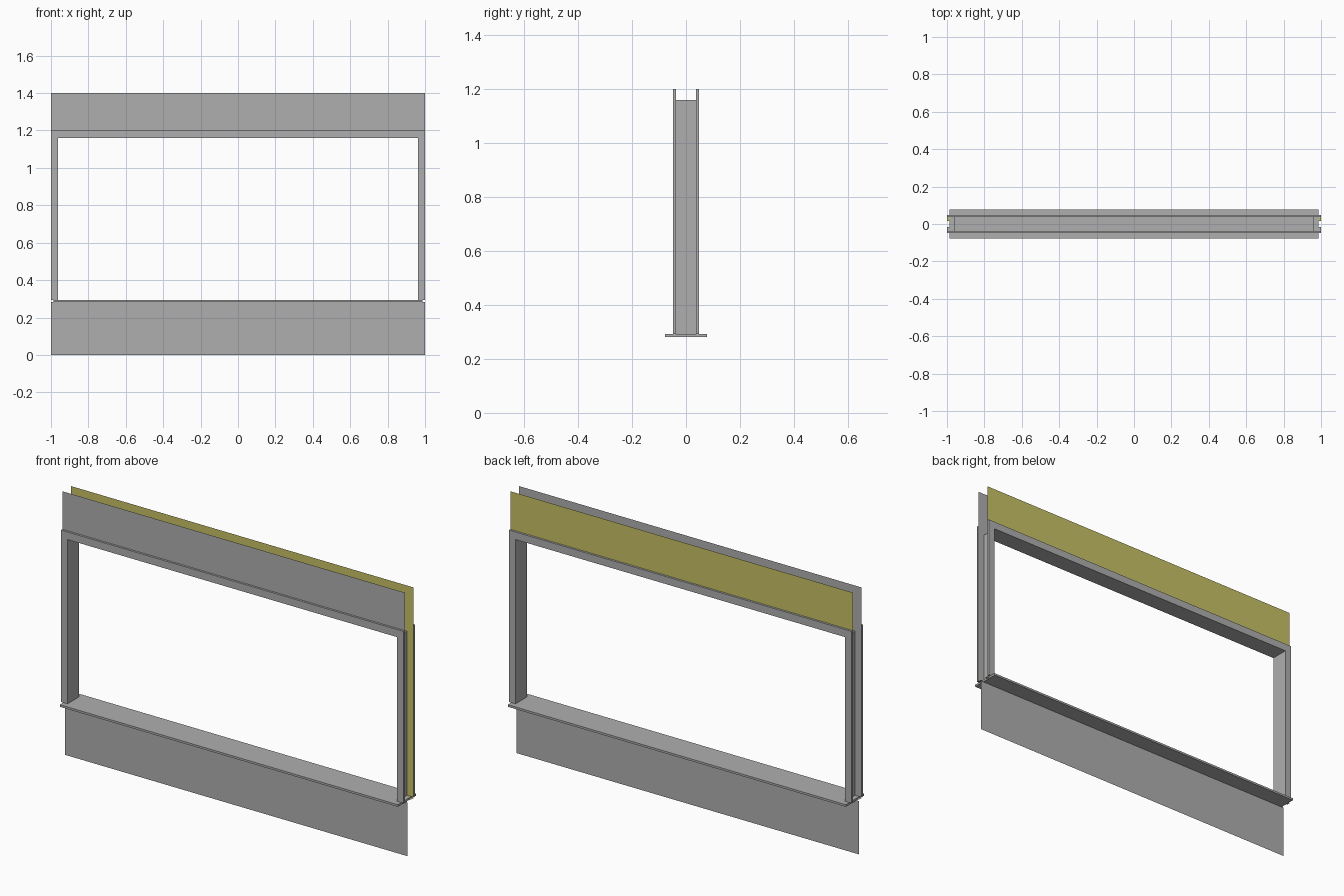
import bpy, bmesh
from mathutils import Vector

old = bpy.data.objects.get("Cube")
if old:
    bpy.data.objects.remove(old, do_unlink=True)


def material(name, color):
    m = bpy.data.materials.new(name)
    m.use_nodes = True
    m.diffuse_color = color
    m.node_tree.nodes["Principled BSDF"].inputs["Base Color"].default_value = color
    return m


grey = material("plain grey", (0.43, 0.43, 0.43, 1))
yellow = material("mustard yellow", (0.58, 0.54, 0.13, 1))

# Main measurements
HALF, INNER, SILL_HALF = 1.0, 0.962, 0.987
TOP, TRIM_TOP, HEAD, SILL_TOP, SILL_BOTTOM = 1.4, 1.2, 1.16, 0.293, 0.282
DEPTH, TRIM = 0.037, 0.011


def finish(name, bm, mat):
    mesh = bpy.data.meshes.new(name)
    bm.to_mesh(mesh)
    bm.free()
    mesh.materials.append(mat)
    obj = bpy.data.objects.new(name, mesh)
    bpy.context.collection.objects.link(obj)
    return obj


def sheet(name, corners, mat, push=None):
    """Flat polygon, optionally extruded into a solid."""
    bm = bmesh.new()
    face = bm.faces.new([bm.verts.new(c) for c in corners])
    if push:
        out = bmesh.ops.extrude_face_region(bm, geom=[face], use_keep_orig=True)
        verts = [g for g in out["geom"] if isinstance(g, bmesh.types.BMVert)]
        bmesh.ops.translate(bm, verts=verts, vec=Vector(push))
        bmesh.ops.recalc_face_normals(bm, faces=bm.faces)
    return finish(name, bm, mat)


def arch(y, top):
    """Outline around the opening: two legs joined by a head."""
    right = [(HALF, y, top), (HALF, y, SILL_TOP), (INNER, y, SILL_TOP), (INNER, y, HEAD)]
    return right + [(-x, y, z) for x, y, z in reversed(right)]


# Wall skins with flat trim boards on both faces
for side, sign, mat in (("front", -1, grey), ("back", 1, yellow)):
    sheet(side + "_wall_skin", arch(sign * (DEPTH - 0.001), TOP), mat)
    sheet(side + "_trim", arch(sign * DEPTH, TRIM_TOP), grey, (0, sign * TRIM, 0))
    # Small feet of the skin beside the sill
    for end, s in (("left", 1), ("right", -1)):
        near, far = sign * 0.016, sign * DEPTH
        sheet(f"{side}_{end}_foot",
              [(s * INNER, near, 0.288), (s * HALF, near, 0.288),
               (s * HALF, far, 0.288), (s * INNER, far, 0.288)], mat)

# Opening lining: two jambs and a head
for end, s in (("left", 1), ("right", -1)):
    x = s * INNER
    sheet(end + "_jamb", [(x, -DEPTH, SILL_TOP), (x, DEPTH, SILL_TOP),
                          (x, DEPTH, HEAD), (x, -DEPTH, HEAD)], grey)
sheet("head_lining", [(-INNER, -DEPTH, HEAD), (INNER, -DEPTH, HEAD),
                      (INNER, DEPTH, HEAD), (-INNER, DEPTH, HEAD)], grey)

# Sill board
sheet("sill", [(-SILL_HALF, -0.077, SILL_BOTTOM), (SILL_HALF, -0.077, SILL_BOTTOM),
               (SILL_HALF, 0.077, SILL_BOTTOM), (-SILL_HALF, 0.077, SILL_BOTTOM)],
      grey, (0, 0, SILL_TOP - SILL_BOTTOM))

# Lower wall panel
sheet("lower_panel", [(-HALF, -0.013, 0), (HALF, -0.013, 0),
                      (HALF, -0.013, SILL_BOTTOM), (-HALF, -0.013, SILL_BOTTOM)], grey)
